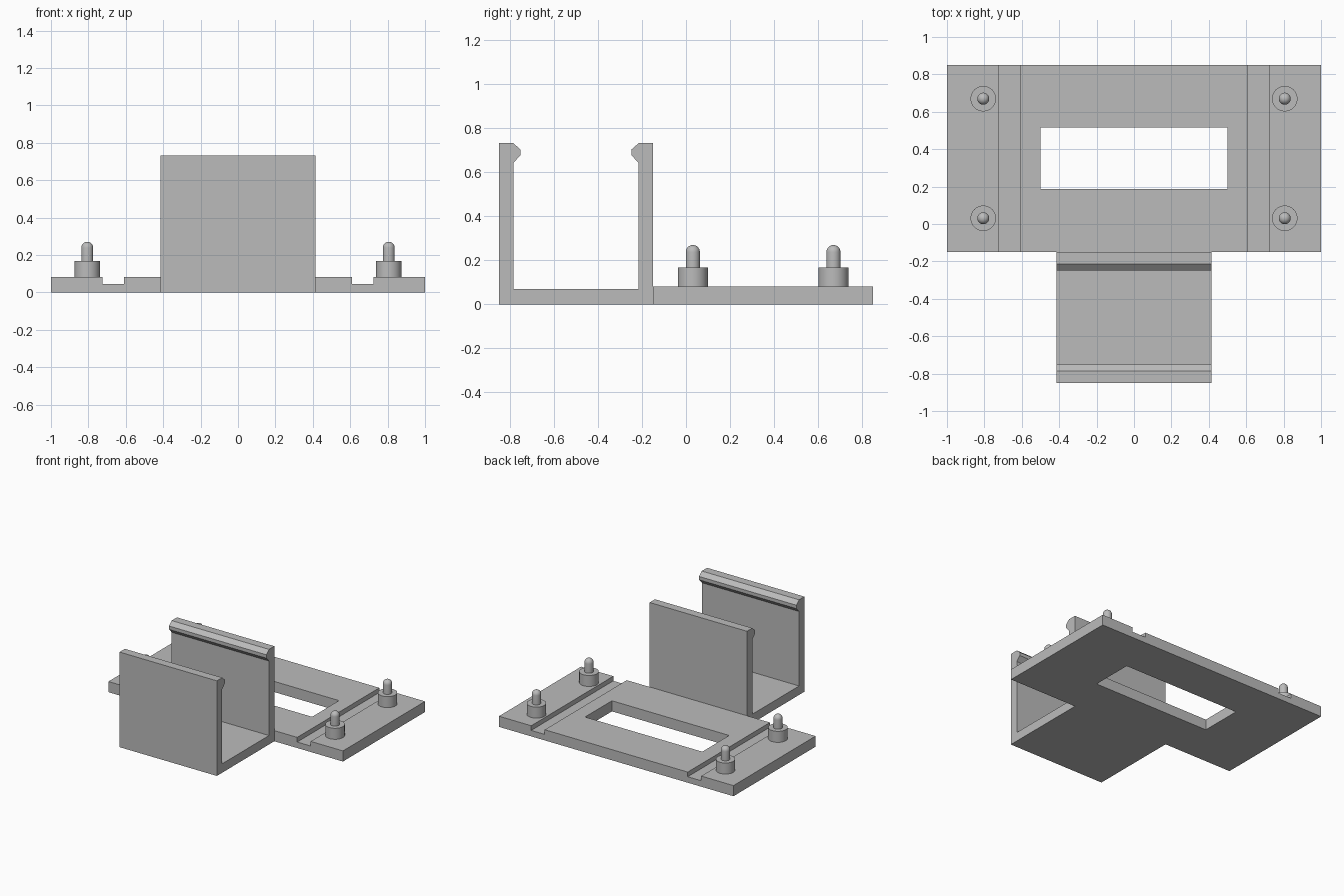
import bpy, bmesh, math
from mathutils import Matrix, Vector

if "Cube" in bpy.data.objects:
    bpy.data.objects.remove(bpy.data.objects["Cube"], do_unlink=True)

GREY = (0.5, 0.5, 0.5, 1)
grey = bpy.data.materials.new("plain grey")
grey.use_nodes = True
grey.diffuse_color = GREY
grey.node_tree.nodes["Principled BSDF"].inputs["Base Color"].default_value = GREY


def finish(name, bm):
    bmesh.ops.recalc_face_normals(bm, faces=bm.faces)
    mesh = bpy.data.meshes.new(name)
    bm.to_mesh(mesh)
    bm.free()
    mesh.materials.append(grey)
    obj = bpy.data.objects.new(name, mesh)
    bpy.context.collection.objects.link(obj)
    return obj


def extrude(name, points, sweep):
    """Sweep a closed outline of 3D points along a vector."""
    bm = bmesh.new()
    face = bm.faces.new([bm.verts.new(p) for p in points])
    grown = bmesh.ops.extrude_face_region(bm, geom=[face])["geom"]
    verts = [g for g in grown if isinstance(g, bmesh.types.BMVert)]
    bmesh.ops.translate(bm, verts=verts, vec=Vector(sweep))
    return finish(name, bm)


def lathe(name, profile, location):
    """Spin an (r, z) profile around a vertical axis."""
    bm = bmesh.new()
    verts = [bm.verts.new((r, 0, z)) for r, z in profile]
    edges = [bm.edges.new(pair) for pair in zip(verts, verts[1:])]
    bmesh.ops.spin(bm, geom=verts + edges, cent=(0, 0, 0), axis=(0, 0, 1),
                   angle=math.tau, steps=40, use_duplicate=False)
    bmesh.ops.remove_doubles(bm, verts=bm.verts, dist=0.0005)
    obj = finish(name, bm)
    obj.location = location
    bpy.ops.object.select_all(action='DESELECT')
    obj.select_set(True)
    bpy.context.view_layer.objects.active = obj
    bpy.ops.object.shade_smooth_by_angle(angle=math.radians(35))
    return obj


# Base plate with two grooves running front to back
BACK, JOIN, TOP, GROOVE = 0.85, -0.15, 0.082, 0.046
half = [(0.61, TOP), (0.61, GROOVE), (0.725, GROOVE), (0.725, TOP), (1, TOP), (1, 0)]
outline = half + [(-x, z) for x, z in reversed(half)]
plate = extrude("base_plate", [(x, JOIN, z) for x, z in outline], (0, BACK - JOIN, 0))

# Rectangular window through the plate
cutter = extrude("window_cutter",
                 [(-0.5, 0.188, -0.1), (0.5, 0.188, -0.1), (0.5, 0.516, -0.1), (-0.5, 0.516, -0.1)],
                 (0, 0, 0.4))
cut = plate.modifiers.new("window", 'BOOLEAN')
cut.operation = 'DIFFERENCE'
cut.solver = 'EXACT'
cut.object = cutter
cutter.hide_render = True
cutter.hide_set(True)

# U-shaped holder with a snap lip on each wall, mirrored about its middle
MIDDLE, WIDTH = -0.5, 0.415
wall = [(0.35, 0), (0.35, 0.733), (0.285, 0.733), (0.252, 0.704),
        (0.252, 0.678), (0.285, 0.643), (0.285, 0.069)]
section = wall + [(-y, z) for y, z in reversed(wall)]
extrude("snap_holder", [(-WIDTH, MIDDLE + y, z) for y, z in section], (2 * WIDTH, 0, 0))

# Four stepped pegs with domed pins
COLLAR, PIN, SHOULDER, TIP = 0.068, 0.032, 0.167, 0.27
dome = [(PIN * math.cos(a), TIP - PIN + PIN * math.sin(a))
        for a in (math.pi / 2 * i / 8 for i in range(9))]
peg = [(0, TOP), (COLLAR, TOP), (COLLAR, SHOULDER), (PIN, SHOULDER)] + dome
for side, x in (("right", -0.806), ("left", 0.806)):
    for end, y in (("front", 0.031), ("back", 0.67)):
        lathe(f"{end}_{side}_peg", peg, (x, y, 0))
